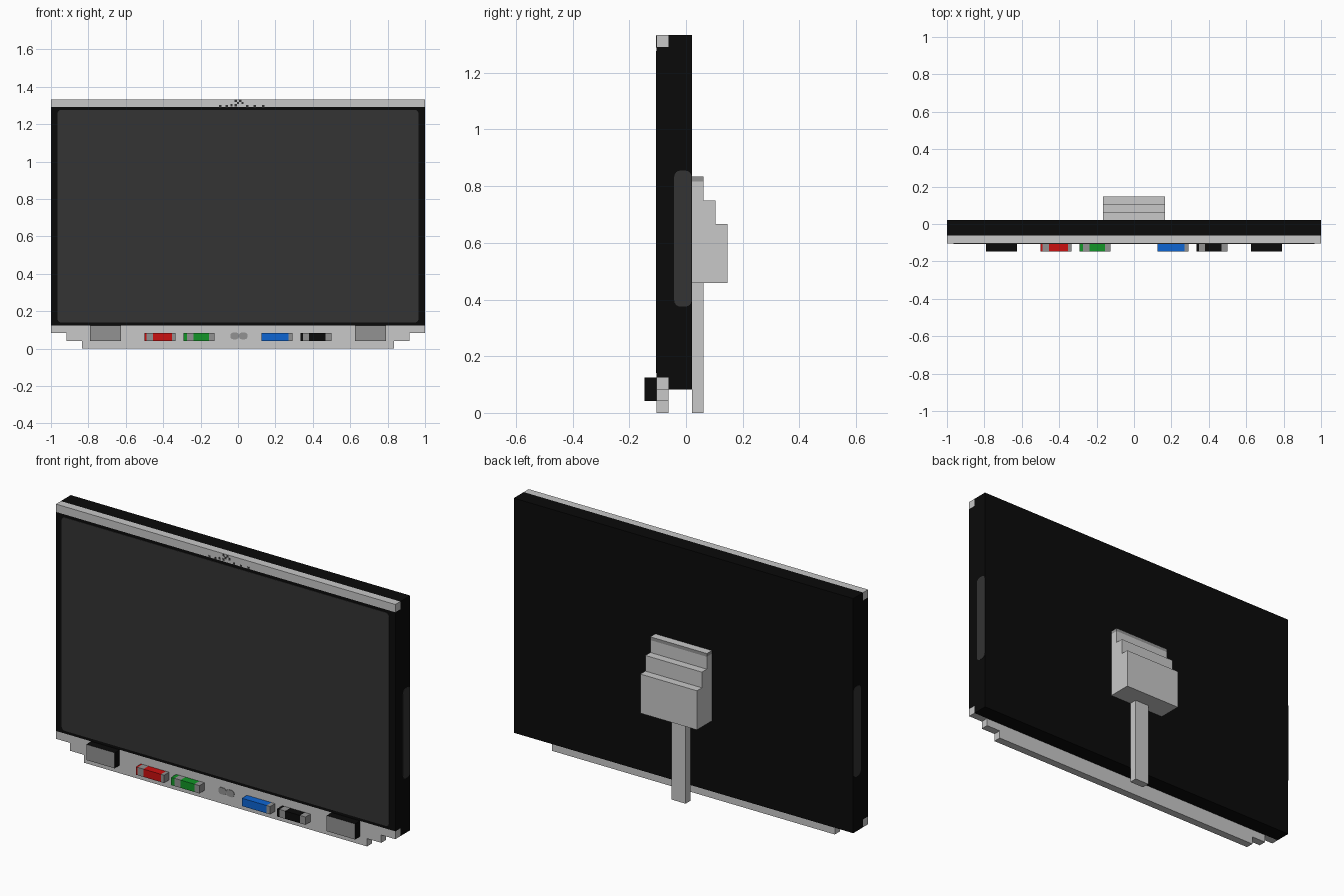
import bpy, bmesh
from mathutils import Vector

cube = bpy.data.objects.get("Cube")
if cube:
    bpy.data.objects.remove(cube, do_unlink=True)

U = 1 / 24                      # grid unit of the blocky design
FRONT, MID, BACK = -2.5 * U, -1.5 * U, 0.5 * U


def material(name, rgb):
    m = bpy.data.materials.new(name)
    m.use_nodes = True
    m.diffuse_color = (*rgb, 1)
    m.node_tree.nodes["Principled BSDF"].inputs["Base Color"].default_value = (*rgb, 1)
    return m


LIGHT = material("light grey", (0.578, 0.578, 0.578))
GREY = material("mid grey", (0.29, 0.29, 0.29))
SCREEN = material("screen grey", (0.033, 0.033, 0.033))
BLACK = material("black", (0.003, 0.003, 0.003))
RED = material("red", (0.60, 0.005, 0.005))
GREEN = material("green", (0.006, 0.30, 0.02))
BLUE = material("blue", (0.004, 0.13, 0.65))


def finish(name, bm, mats):
    bmesh.ops.recalc_face_normals(bm, faces=bm.faces)
    me = bpy.data.meshes.new(name)
    bm.to_mesh(me)
    bm.free()
    for m in mats:
        me.materials.append(m)
    ob = bpy.data.objects.new(name, me)
    bpy.context.collection.objects.link(ob)
    return ob


def box_mesh(lo, hi):
    bm = bmesh.new()
    bmesh.ops.create_cube(bm, size=1)
    for v in bm.verts:
        v.co = [l + (c + 0.5) * (h - l) for l, h, c in zip(lo, hi, v.co)]
    bm.normal_update()
    return bm


def box(name, lo, hi, mat):
    return finish(name, box_mesh(lo, hi), [mat])


def plate(name, lo, hi, axis, radius, mat):
    """Thin plate whose corners are rounded around the given axis."""
    bm = box_mesh(lo, hi)
    edges = [e for e in bm.edges
             if abs((e.verts[0].co - e.verts[1].co).normalized()[axis]) > 0.9]
    bmesh.ops.bevel(bm, geom=edges, offset=radius, segments=4, profile=0.5, affect='EDGES')
    return finish(name, bm, [mat])


def prism(points, axis, start, end):
    """Extrude a 2D outline along x (outline in y,z) or y (outline in x,z)."""
    bm = bmesh.new()
    co = (lambda a, b: (start, a, b)) if axis == 0 else (lambda a, b: (a, start, b))
    face = bm.faces.new([bm.verts.new(co(a, b)) for a, b in points])
    new = bmesh.ops.extrude_face_region(bm, geom=[face])["geom"]
    shift = Vector((0, 0, 0))
    shift[axis] = end - start
    bmesh.ops.translate(bm, vec=shift, verts=[g for g in new if isinstance(g, bmesh.types.BMVert)])
    bmesh.ops.recalc_face_normals(bm, faces=bm.faces)
    return bm


def cut(bm, co, no):
    bmesh.ops.bisect_plane(bm, geom=bm.verts[:] + bm.edges[:] + bm.faces[:],
                           plane_co=co, plane_no=no)


# Display housing with notches for the top and bottom trims
housing = [(FRONT, 3 * U), (MID, 3 * U), (MID, 2 * U), (BACK, 2 * U),
           (BACK, 32 * U), (MID, 32 * U), (MID, 31 * U), (FRONT, 31 * U)]
finish("display_housing", prism(housing, 0, -1, 1), [BLACK])
plate("screen", (-0.965, FRONT - 0.002, 0.14), (0.965, FRONT + 0.004, 1.277), 1, 0.02, SCREEN)

# Top trim with small sensor marks
box("top_trim", (-1, FRONT, 31 * U), (1, MID, 32 * U), LIGHT)
marks = [(-0.035, 1.302), (-0.012, 1.302), (0.012, 1.325), (-0.012, 1.325),
         (0.0, 1.313), (0.024, 1.313), (-0.095, 1.296), (-0.06, 1.296),
         (0.05, 1.296), (0.09, 1.296), (0.135, 1.296)]
for i, (x, z) in enumerate(marks):
    box(f"sensor_mark_{i}", (x - 0.006, FRONT - 0.001, z - 0.006),
        (x + 0.006, FRONT + 0.002, z + 0.006), SCREEN)

# Stepped bottom panel
half = [(20 * U, 0), (20 * U, U), (22 * U, U), (22 * U, 2 * U), (1, 2 * U), (1, 3 * U)]
outline = half + [(-x, z) for x, z in reversed(half)]
finish("bottom_panel", prism(outline, 1, FRONT, MID), [LIGHT])

# Paired speakers and housing side vents
for side, s in (("left", 1), ("right", -1)):
    xs = sorted((15 * U * s, 19 * U * s))
    bm = box_mesh((xs[0], -3.5 * U, U), (xs[1], FRONT, 3 * U))
    for f in bm.faces:
        f.material_index = int(f.normal.y < -0.5)
    finish(f"{side}_speaker", bm, [BLACK, GREY])

    xs = sorted((s * 0.997, s * 1.001))
    plate(f"{side}_side_vent", (xs[0], -U, 0.375), (xs[1], BACK - 0.001, 0.855), 0, 0.022, SCREEN)

# Coloured ports: each lists the x ranges of its grey bands
ports = [("red_port", -12, RED, [(-0.49, -0.455), (-0.352, -0.33)]),
         ("green_port", -7, GREEN, [(-0.272, -0.237), (-0.155, -0.12)]),
         ("blue_port", 3, BLUE, [(0.27, 0.30)]),
         ("black_port", 8, BLACK, [(0.347, 0.38), (0.468, 0.51)])]
for name, x0, mat, bands in ports:
    bm = box_mesh((x0 * U, -3.5 * U, U), ((x0 + 4) * U, FRONT, 2 * U))
    for band in bands:
        for x in band:
            cut(bm, (x, 0, 0), (1, 0, 0))
    for f in bm.faces:
        x = f.calc_center_median().x
        f.material_index = int(any(a < x < b for a, b in bands))
    finish(name, bm, [mat, GREY])

# Twin round buttons in the middle of the bottom panel
for i, x in enumerate((-0.018, 0.028)):
    plate(f"button_{i}", (x - 0.023, FRONT - 0.003, 0.05), (x + 0.023, FRONT + 0.002, 0.086),
          1, 0.015, GREY)

# Stepped rear mount with a grey band around its upper edge
mount = [(BACK, 11 * U), (3.5 * U, 11 * U), (3.5 * U, 16 * U), (2.5 * U, 16 * U),
         (2.5 * U, 18 * U), (1.5 * U, 18 * U), (1.5 * U, 20 * U), (BACK, 20 * U)]
bm = prism(mount, 0, -4 * U, 4 * U)
cut(bm, (0, 0, 0.816), (0, 0, 1))
bm.normal_update()
for f in bm.faces:
    f.material_index = int(f.calc_center_median().z > 0.816 and abs(f.normal.z) < 0.5)
finish("rear_mount", bm, [LIGHT, GREY])

# Rear support leg
box("rear_leg", (-U, BACK, 0), (U, 1.5 * U, 11 * U), LIGHT)
